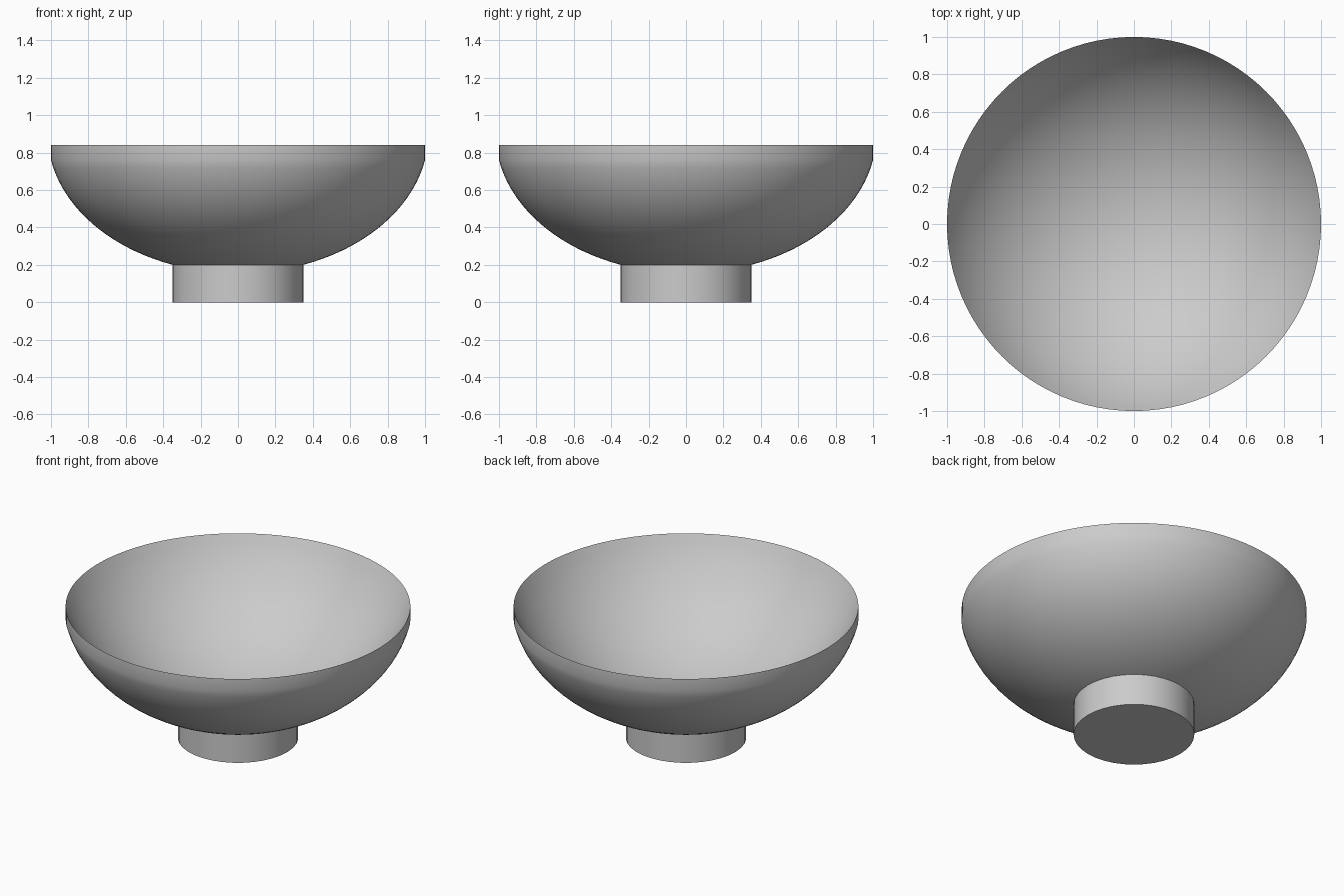
import bpy, bmesh, math

cube = bpy.data.objects.get("Cube")
if cube:
    bpy.data.objects.remove(cube, do_unlink=True)

# One plain grey clay
grey = bpy.data.materials.new("plain grey")
grey.use_nodes = True
colour = (0.6, 0.6, 0.6, 1)
grey.diffuse_color = colour
grey.node_tree.nodes["Principled BSDF"].inputs["Base Color"].default_value = colour


def lathe(name, profile, sides):
    """Spin an (r, z) profile around the z axis; ends on the axis close it."""
    bm = bmesh.new()
    verts = [bm.verts.new((r, 0, z)) for r, z in profile]
    edges = [bm.edges.new(pair) for pair in zip(verts, verts[1:])]
    bmesh.ops.spin(bm, geom=verts + edges, cent=(0, 0, 0), axis=(0, 0, 1),
                   angle=math.tau, steps=sides)
    bmesh.ops.remove_doubles(bm, verts=bm.verts, dist=1e-4)
    bmesh.ops.dissolve_degenerate(bm, edges=bm.edges, dist=1e-5)
    bmesh.ops.recalc_face_normals(bm, faces=bm.faces)
    mesh = bpy.data.meshes.new(name)
    bm.to_mesh(mesh)
    bm.free()
    mesh.materials.append(grey)
    obj = bpy.data.objects.new(name, mesh)
    bpy.context.collection.objects.link(obj)
    bpy.ops.object.select_all(action="DESELECT")
    obj.select_set(True)
    bpy.context.view_layer.objects.active = obj
    bpy.ops.object.shade_smooth_by_angle(angle=math.radians(30))
    return obj


RIM, LIP, STEPS = 0.84, 0.76, 24

# Outside: squashed round belly up to the upright lip
WIDE, DEEP, MIDDLE = 1.018, 0.745, 0.90
lip_angle = math.acos((MIDDLE - LIP) / DEEP)
outside = []
for i in range(STEPS + 1):
    a = lip_angle * i / STEPS
    outside.append((WIDE * math.sin(a), MIDDLE - DEEP * math.cos(a)))
outside[-1] = (1, LIP)

# Inside: round hollow meeting the lip at a thin edge
HOLLOW = 1.12
rim_angle = math.asin(1 / HOLLOW)
centre = RIM + HOLLOW * math.cos(rim_angle)
inside = []
for i in range(STEPS + 1):
    a = rim_angle * (1 - i / STEPS)
    inside.append((HOLLOW * math.sin(a), centre - HOLLOW * math.cos(a)))

lathe("bowl", outside + inside, 96)

# Short round foot, its top sunk into the belly
lathe("foot", [(0, 0), (0.35, 0), (0.35, 0.21), (0, 0.21)], 36)
